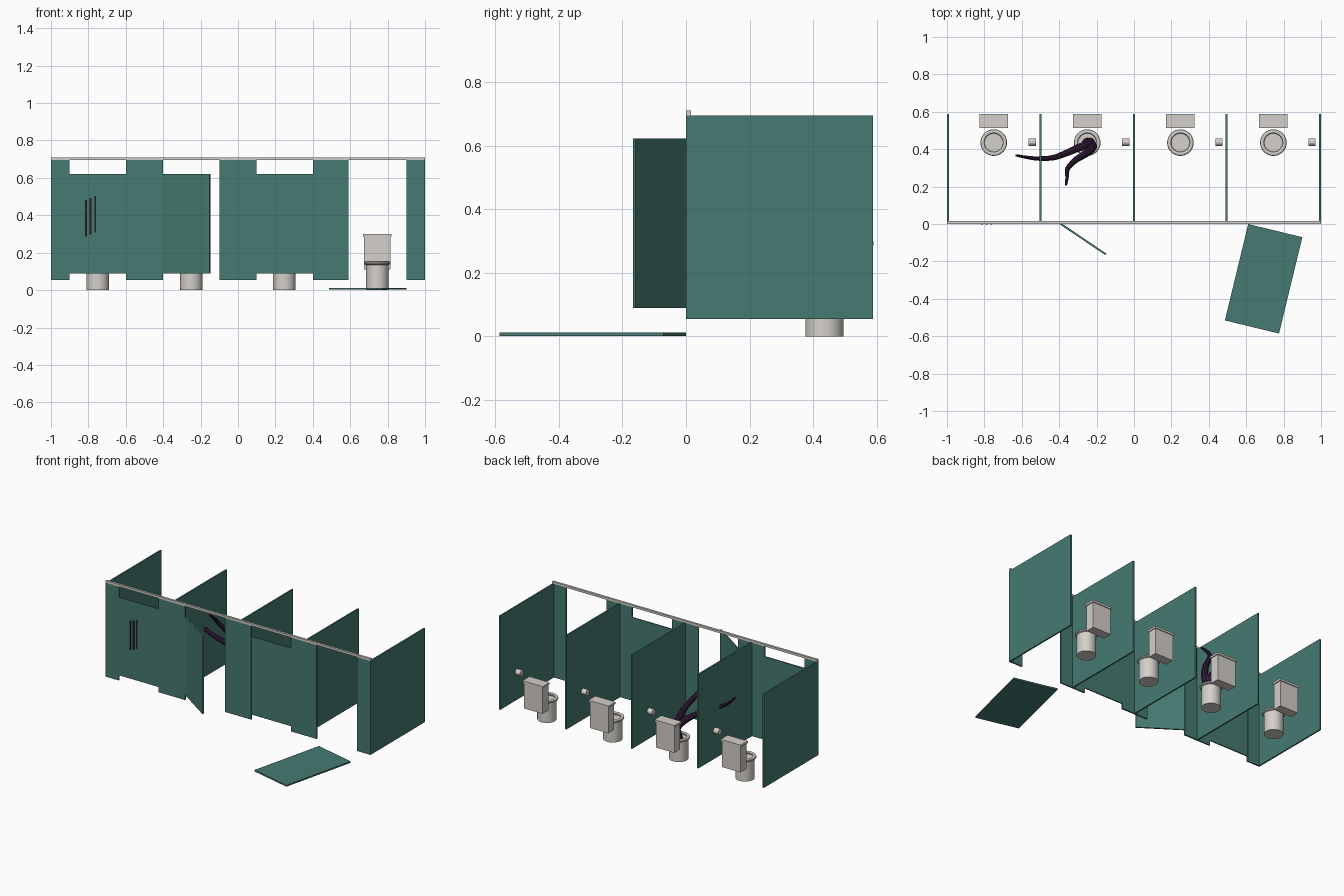
import bpy, bmesh, math
from mathutils import Matrix, Vector

if "Cube" in bpy.data.objects:
    bpy.data.objects.remove(bpy.data.objects["Cube"])


def material(name, rgb):
    m = bpy.data.materials.new(name)
    m.diffuse_color = (*rgb, 1.0)
    m.use_nodes = True
    m.node_tree.nodes["Principled BSDF"].inputs["Base Color"].default_value = m.diffuse_color
    return m


TEAL = material("teal_panel", (0.061, 0.195, 0.168))
CERAMIC = material("ceramic_grey", (0.66, 0.63, 0.59))
PURPLE = material("dark_purple", (0.037, 0.012, 0.045))
BLACK = material("scratch_black", (0.012, 0.012, 0.012))


def finish(bm, name, mat, smooth=False):
    bmesh.ops.recalc_face_normals(bm, faces=bm.faces)
    me = bpy.data.meshes.new(name)
    bm.to_mesh(me)
    bm.free()
    me.materials.append(mat)
    ob = bpy.data.objects.new(name, me)
    bpy.context.collection.objects.link(ob)
    if smooth:
        bpy.ops.object.select_all(action="DESELECT")
        ob.select_set(True)
        bpy.context.view_layer.objects.active = ob
        bpy.ops.object.shade_smooth_by_angle(angle=math.radians(35))
    return ob


def box(name, mat, x, y, z, pivot=None, angle=0.0):
    """Box from (min, max) ranges, optionally turned about a vertical axis."""
    bm = bmesh.new()
    bmesh.ops.create_cube(bm, size=1.0)
    for v in bm.verts:
        v.co = [r[0] + (c + 0.5) * (r[1] - r[0]) for r, c in zip((x, y, z), v.co)]
    if pivot:
        bmesh.ops.rotate(bm, verts=bm.verts, cent=pivot,
                         matrix=Matrix.Rotation(math.radians(angle), 3, "Z"))
    return finish(bm, name, mat)


def lathe(name, mat, profile, centre, closed=False, steps=32):
    """Spin an (r, z) profile about a vertical axis."""
    bm = bmesh.new()
    vs = [bm.verts.new((r, 0, z)) for r, z in profile]
    edges = [bm.edges.new(p) for p in zip(vs, vs[1:])]
    if closed:
        edges.append(bm.edges.new((vs[-1], vs[0])))
    bmesh.ops.spin(bm, geom=vs + edges, cent=(0, 0, 0), axis=(0, 0, 1),
                   angle=2 * math.pi, steps=steps)
    bmesh.ops.remove_doubles(bm, verts=bm.verts, dist=1e-5)
    bmesh.ops.translate(bm, verts=bm.verts, vec=centre)
    return finish(bm, name, mat, smooth=True)


# Side partitions
for i, x in enumerate((-0.995, -0.5, 0.0, 0.495, 0.995)):
    box(f"partition_{i + 1}", TEAL, (x - 0.005, x + 0.005), (0.01, 0.588), (0.055, 0.695))

# Front posts between the doors, and the rail above
for i, x in enumerate(((-1, -0.9), (-0.6, -0.4), (-0.1, 0.1), (0.4, 0.592), (0.9, 1))):
    box(f"front_post_{i + 1}", TEAL, x, (0, 0.01), (0.055, 0.695))
box("top_rail", CERAMIC, (-1, 1), (0, 0.015), (0.695, 0.71))

# Doors: two closed, one ajar, one fallen on the floor
DOOR_Z = (0.09, 0.622)
box("closed_door_1", TEAL, (-0.9, -0.6), (0.001, 0.009), DOOR_Z)
box("closed_door_2", TEAL, (0.1, 0.4), (0.001, 0.009), DOOR_Z)
box("open_door", TEAL, (-0.4, -0.102), (0, 0.01), DOOR_Z, (-0.4, 0, 0), -34)
cx, cy = 0.693, -0.293
box("fallen_door", TEAL, (cx - 0.149, cx + 0.149), (cy - 0.265, cy + 0.265),
    (0.002, 0.012), (cx, cy, 0), -13.6)

# Scratch marks on the first door
for i in range(3):
    x, z = -0.813 + 0.025 * i, 0.288 + 0.01 * i
    box(f"scratch_{i + 1}", BLACK, (x - 0.005, x + 0.005), (-0.003, 0.002), (z, z + 0.195))

# Toilets with tank, seat ring and paper roll
for i, x in enumerate((-0.75, -0.25, 0.248, 0.745)):
    n = i + 1
    lathe(f"toilet_base_{n}", CERAMIC, [(0, 0), (0.06, 0), (0.06, 0.136), (0, 0.136)],
          (x, 0.435, 0))
    ring = [(0.06 + 0.011 * math.cos(a * math.pi / 5), 0.145 + 0.01 * math.sin(a * math.pi / 5))
            for a in range(10)]
    lathe(f"toilet_seat_{n}", CERAMIC, ring, (x, 0.435, 0), closed=True)
    box(f"tank_{n}", CERAMIC, (x - 0.07, x + 0.07), (0.52, 0.583), (0.11, 0.286))
    box(f"tank_lid_{n}", CERAMIC, (x - 0.076, x + 0.076), (0.514, 0.589), (0.286, 0.3))
    roll = lathe(f"paper_roll_{n}", CERAMIC,
                 [(0, -0.019), (0.02, -0.019), (0.02, 0.019), (0, 0.019)], (0, 0, 0), steps=20)
    roll.data.transform(Matrix.Translation((x + 0.206, 0.438, 0.263))
                        @ Matrix.Rotation(math.pi / 2, 4, "Y"))


# Tentacles rising from the second bowl
def tentacle(name, points, r0, r1, sides=10, sub=5):
    pts = [Vector(p) for p in points]
    ext = [2 * pts[0] - pts[1]] + pts + [2 * pts[-1] - pts[-2]]
    path = []
    for a, b, c, d in zip(ext, ext[1:], ext[2:], ext[3:]):
        for k in range(sub):
            t = k / sub
            path.append(0.5 * (2 * b + (c - a) * t + (2 * a - 5 * b + 4 * c - d) * t ** 2
                               + (3 * b - a - 3 * c + d) * t ** 3))
    path.append(pts[-1])
    bm = bmesh.new()
    rings, last = [], len(path) - 1
    side = Vector((0, 1, 0))
    for i, p in enumerate(path):
        tan = (path[min(i + 1, last)] - path[max(i - 1, 0)]).normalized()
        side = (side - tan * side.dot(tan)).normalized()
        up = tan.cross(side)
        r = r0 + (r1 - r0) * i / last
        rings.append([bm.verts.new(p + r * (side * math.cos(a) + up * math.sin(a)))
                      for a in (2 * math.pi * k / sides for k in range(sides))])
    for a, b in zip(rings, rings[1:]):
        for k in range(sides):
            j = (k + 1) % sides
            bm.faces.new((a[k], a[j], b[j], b[k]))
    bm.faces.new(rings[0])
    bm.faces.new(rings[-1])
    finish(bm, name, PURPLE, smooth=True)


tentacle("long_tentacle", [(-0.25, 0.435, 0.13), (-0.235, 0.43, 0.2), (-0.29, 0.41, 0.265),
                           (-0.36, 0.38, 0.312), (-0.43, 0.355, 0.35), (-0.51, 0.35, 0.39),
                           (-0.57, 0.356, 0.43), (-0.63, 0.367, 0.488)], 0.027, 0.006)
tentacle("short_tentacle", [(-0.235, 0.435, 0.13), (-0.222, 0.41, 0.22), (-0.255, 0.378, 0.32),
                            (-0.315, 0.34, 0.41), (-0.355, 0.295, 0.48), (-0.358, 0.25, 0.53),
                            (-0.363, 0.21, 0.565)], 0.027, 0.006)
